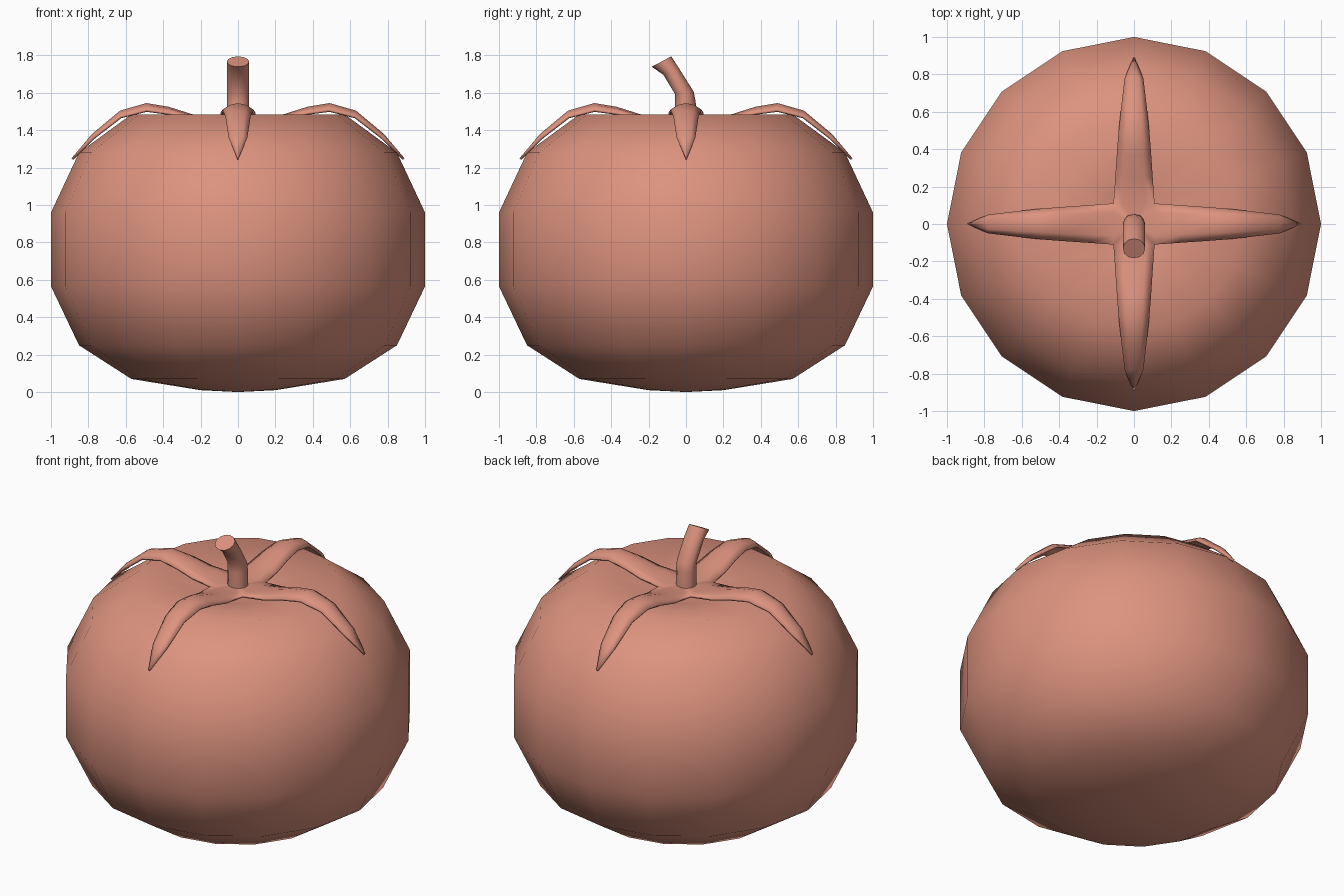
import bpy, bmesh, math
from mathutils import Vector, Matrix

if "Cube" in bpy.data.objects:
    bpy.data.objects.remove(bpy.data.objects["Cube"])

mat = bpy.data.materials.new("salmon red")
mat.diffuse_color = (0.72, 0.29, 0.21, 1)
mat.use_nodes = True
mat.node_tree.nodes["Principled BSDF"].inputs["Base Color"].default_value = mat.diffuse_color


def finish(bm, name, angle=180):
    bmesh.ops.recalc_face_normals(bm, faces=bm.faces)
    me = bpy.data.meshes.new(name)
    bm.to_mesh(me)
    bm.free()
    me.materials.append(mat)
    ob = bpy.data.objects.new(name, me)
    bpy.context.collection.objects.link(ob)
    bpy.ops.object.select_all(action='DESELECT')
    ob.select_set(True)
    bpy.context.view_layer.objects.active = ob
    bpy.ops.object.shade_smooth_by_angle(angle=math.radians(angle))
    return ob


def bridge(bm, a, b):
    n = len(a)
    for i in range(n):
        j = (i + 1) % n
        bm.faces.new((a[i], a[j], b[j], b[i]))


def fan(bm, ring, z):
    c = bm.verts.new((0, 0, z))
    for i in range(len(ring)):
        bm.faces.new((ring[i], ring[(i + 1) % len(ring)], c))


# fruit body: 16-sided lathe with a dimpled top
profile = [(0.2, 0.01), (0.57, 0.07), (0.85, 0.25), (1, 0.565), (1, 0.96),
           (0.85, 1.28), (0.57, 1.485), (0.2, 1.42)]
bm = bmesh.new()
rings = []
for r, z in profile:
    rings.append([bm.verts.new((r * math.cos(i * math.pi / 8), r * math.sin(i * math.pi / 8), z))
                  for i in range(16)])
for a, b in zip(rings, rings[1:]):
    bridge(bm, a, b)
fan(bm, rings[0], 0.0)
fan(bm, rings[-1], 1.40)
finish(bm, "fruit_body")

# calyx: four arched leaves joined by a centre patch (distance, height, half width, arch droop)
leaf = [(0.11, 1.455, 0.11, 0.0), (0.25, 1.487, 0.1, 0.02), (0.37, 1.525, 0.092, 0.03),
        (0.49, 1.545, 0.083, 0.035), (0.63, 1.505, 0.068, 0.03), (0.78, 1.38, 0.05, 0.02),
        (0.89, 1.25, 0.004, 0.0)]
bm = bmesh.new()
for k in range(4):
    rot = Matrix.Rotation(k * math.pi / 2, 3, 'Z')
    prev = None
    for d, z, w, droop in leaf:
        row = [bm.verts.new(rot @ Vector((d, t * w, z - droop * t * t)))
               for t in (-1, -0.55, 0, 0.55, 1)]
        if prev:
            for i in range(4):
                bm.faces.new((prev[i], row[i], row[i + 1], prev[i + 1]))
        else:
            hub = bm.verts.new((0, 0, 1.452))
            for i in range(4):
                bm.faces.new((hub, row[i], row[i + 1]))
        prev = row
bmesh.ops.remove_doubles(bm, verts=bm.verts, dist=0.002)
calyx = finish(bm, "calyx")
solid = calyx.modifiers.new("thickness", 'SOLIDIFY')
solid.thickness = 0.014
solid.offset = -1

# stem: bent tube leaning to the front (y, z, half depth, tilt)
bm = bmesh.new()
rings = []
for y, z, r, tilt in [(0, 1.42, 0.056, 0), (-0.003, 1.55, 0.055, 0), (-0.008, 1.598, 0.05, 8),
                      (-0.08, 1.715, 0.045, 25), (-0.131, 1.767, 0.059, 28)]:
    t = math.radians(tilt)
    ring = []
    for i in range(12):
        a = i * math.pi / 6
        s = r * math.sin(a)
        ring.append(bm.verts.new((0.06 * math.cos(a), y + s * math.cos(t), z + s * math.sin(t))))
    rings.append(ring)
for a, b in zip(rings, rings[1:]):
    bridge(bm, a, b)
bm.faces.new(rings[0])
bm.faces.new(rings[-1])
finish(bm, "stem", 50)
